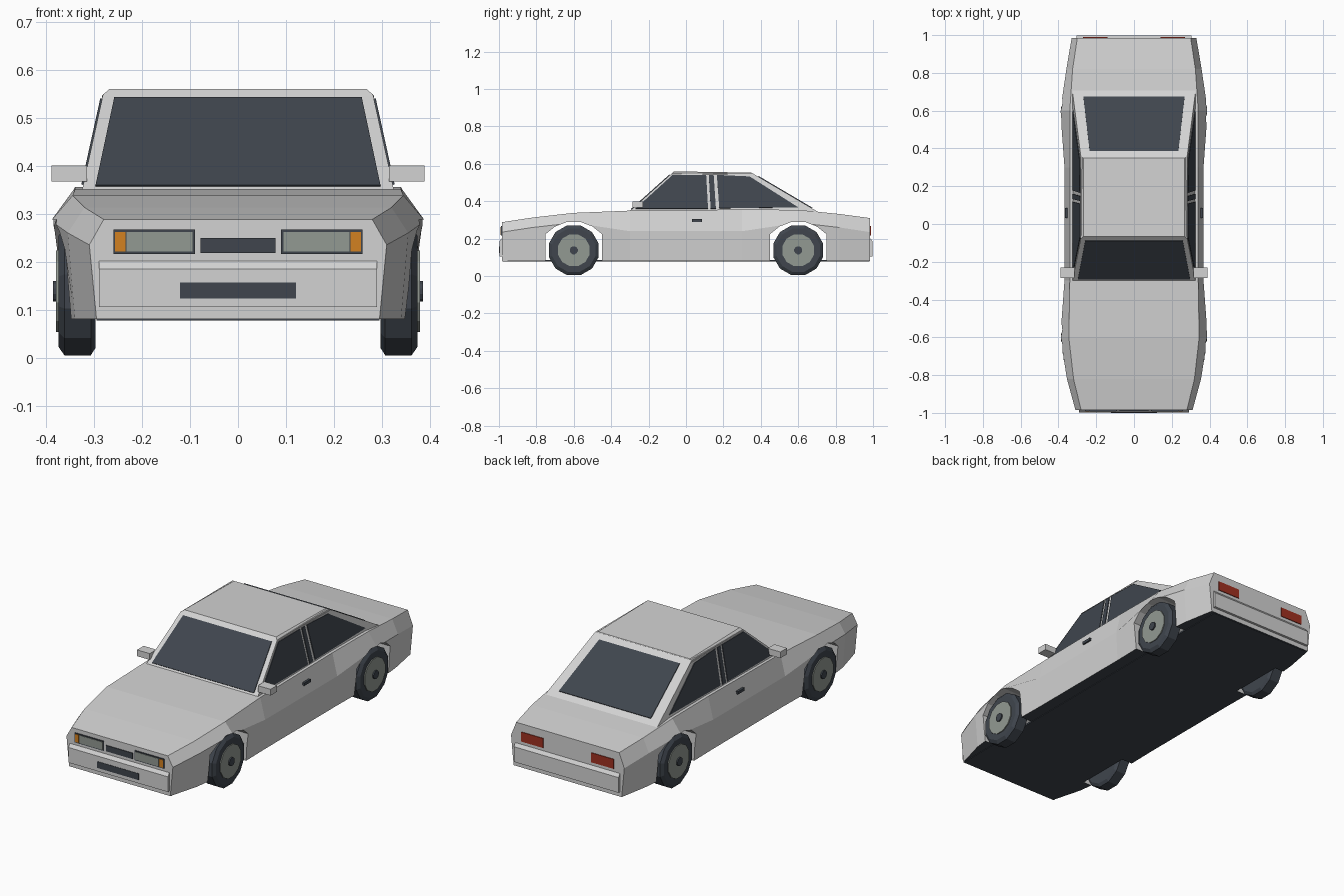
import bpy, bmesh, math
from mathutils import Vector

cube = bpy.data.objects.get("Cube")
if cube:
    bpy.data.objects.remove(cube, do_unlink=True)


def material(name, r, g, b):
    m = bpy.data.materials.new(name)
    m.use_nodes = True
    m.diffuse_color = (r, g, b, 1)
    bsdf = next(n for n in m.node_tree.nodes if n.type == 'BSDF_PRINCIPLED')
    bsdf.inputs["Base Color"].default_value = (r, g, b, 1)
    return m


PAINT = material("silver paint", 0.65, 0.65, 0.65)
DARK = material("dark grey", 0.05, 0.06, 0.075)
GREY = material("lens grey", 0.29, 0.32, 0.29)
AMBER = material("amber", 0.65, 0.22, 0.015)
RED = material("tail red", 0.35, 0.03, 0.015)


def finish(bm, name, *mats):
    bmesh.ops.recalc_face_normals(bm, faces=bm.faces)
    mesh = bpy.data.meshes.new(name)
    bm.to_mesh(mesh)
    bm.free()
    for m in mats:
        mesh.materials.append(m)
    ob = bpy.data.objects.new(name, mesh)
    bpy.context.scene.collection.objects.link(ob)
    return ob


def loft(name, rings, *mats):
    """Skin equal-length rings of points and cap both ends."""
    bm = bmesh.new()
    loops = [[bm.verts.new(p) for p in ring] for ring in rings]
    n = len(loops[0])
    for a, b in zip(loops, loops[1:]):
        for i in range(n):
            j = (i + 1) % n
            bm.faces.new((a[i], a[j], b[j], b[i]))
    bm.faces.new(loops[0])
    bm.faces.new(loops[-1])
    return finish(bm, name, *mats)


def box(name, x, y, z, mat):
    rings = [[(x[0], y[0], h), (x[1], y[0], h), (x[1], y[1], h), (x[0], y[1], h)] for h in z]
    return loft(name, rings, mat)


def plate(name, pts, out, mat, lift=0.004):
    """Thin panel through pts, raised along its normal towards out."""
    pts = [Vector(p) for p in pts]
    n = (pts[1] - pts[0]).cross(pts[2] - pts[0]).normalized()
    if n.dot(Vector(out)) < 0:
        n = -n
    return loft(name, [[p - n * 0.003 for p in pts], [p + n * lift for p in pts]], mat)


def end_plate(name, x, z, y, mat, lift=0.004):
    pts = [(x[0], y, z[0]), (x[1], y, z[0]), (x[1], y, z[1]), (x[0], y, z[1])]
    return plate(name, pts, (0, math.copysign(1, y), 0), mat, lift)


SIDES = (("left", 1), ("right", -1))
AXLES = (("front", -0.6), ("rear", 0.6))

# Lower body: y, top half width, top z, widest half width, its z, sill half width
stations = [
    (-0.985, 0.28, 0.288, 0.31, 0.235, 0.295),
    (-0.82, 0.32, 0.313, 0.355, 0.26, 0.34),
    (-0.6, 0.345, 0.338, 0.39, 0.285, 0.365),
    (-0.3, 0.34, 0.35, 0.368, 0.24, 0.36),
    (0.3, 0.34, 0.356, 0.368, 0.24, 0.36),
    (0.6, 0.34, 0.354, 0.39, 0.285, 0.365),
    (0.82, 0.325, 0.332, 0.358, 0.26, 0.345),
    (0.985, 0.3, 0.31, 0.33, 0.235, 0.315),
]
rings = []
for y, wt, zt, wm, zm, wb in stations:
    half = [(wb, 0.08), (wm, zm), (wt, zt)]
    rings.append([(x, y, z) for x, z in half] + [(-x, y, z) for x, z in reversed(half)])
body = loft("body", rings, PAINT, DARK)

# Wheel arches cut through the body
arch = [(0.15, -0.1), (0.15, 0.225), (0.1, 0.265), (0.04, 0.288)]
arch += [(-y, z) for y, z in reversed(arch)]
for end, ay in AXLES:
    cutter = loft("arch_cutter", [[(x, ay + y, z) for y, z in arch] for x in (-0.6, 0.6)], PAINT)
    cutter.hide_render = True
    mod = body.modifiers.new("arch", 'BOOLEAN')
    mod.object = cutter
    mod.operation = 'DIFFERENCE'
    mod.solver = 'EXACT'
    bpy.context.view_layer.objects.active = body
    bpy.ops.object.modifier_apply(modifier=mod.name)
    bpy.data.objects.remove(cutter, do_unlink=True)
for f in body.data.polygons:
    f.material_index = int(f.normal.z < -0.9 and f.center.z < 0.1)
box("floor", (-0.295, 0.295), (-0.98, 0.98), (0.077, 0.086), DARK)


# Cabin: side walls lean in evenly with height
def wall_x(z):
    return 0.325 - (z - 0.35) * 0.22


def cabin_ring(z, front, back):
    w = wall_x(z)
    return [(-w, front, z), (w, front, z), (w, back, z), (-w, back, z)]


loft("cabin", [cabin_ring(0.335, -0.315, 0.72), cabin_ring(0.55, -0.075, 0.355)], PAINT)
loft("roof", [[(-0.284, -0.08, 0.546), (0.284, -0.08, 0.546), (0.284, 0.365, 0.542), (-0.284, 0.365, 0.542)],
              [(-0.268, -0.065, 0.56), (0.268, -0.065, 0.56), (0.268, 0.35, 0.553), (-0.268, 0.35, 0.553)]], PAINT)


# Windscreen and rear window lie on the sloping cabin ends
def slope(z, low, high):
    return low + (high - low) * (z - 0.335) / 0.215


def end_window(name, low, high, z0, z1, w0, w1):
    y0, y1 = slope(z0, low, high), slope(z1, low, high)
    plate(name, [(-w0, y0, z0), (w0, y0, z0), (w1, y1, z1), (-w1, y1, z1)],
          (0, low, 1), DARK)


end_window("windscreen", -0.315, -0.075, 0.357, 0.54, 0.297, 0.258)
end_window("rear_window", 0.72, 0.355, 0.362, 0.532, 0.268, 0.235)

# Side windows and door pillar strips
panes = {
    "front_side_window": [(-0.27, 0.36), (0.118, 0.36), (0.108, 0.54), (-0.072, 0.54)],
    "pillar_strip": [(0.132, 0.36), (0.16, 0.36), (0.148, 0.54), (0.122, 0.54)],
    "rear_side_window": [(0.178, 0.362), (0.6, 0.367), (0.34, 0.532), (0.165, 0.54)],
}
for side, s in SIDES:
    for name, pts in panes.items():
        plate(f"{side}_{name}", [(s * wall_x(z), y, z) for y, z in pts], (s, 0, 0), DARK)
    # Mirrors and door handles
    box(f"{side}_mirror", sorted((s * 0.315, s * 0.389)), (-0.285, -0.23), (0.367, 0.4), PAINT)
    box(f"{side}_door_handle", sorted((s * 0.335, s * 0.364)), (0.032, 0.086), (0.29, 0.305), DARK)


# Wheels
def disc_ring(x, y, r, n=12):
    return [(x, y + r * math.cos(2 * math.pi * (i + 0.5) / n),
             0.138 + r * math.sin(2 * math.pi * (i + 0.5) / n)) for i in range(n)]


for end, ay in AXLES:
    for side, s in SIDES:
        tyre = [(0.297, 0.122), (0.307, 0.138), (0.362, 0.138), (0.374, 0.12)]
        loft(f"{end}_{side}_tyre", [disc_ring(s * x, ay, r) for x, r in tyre], DARK)
        loft(f"{end}_{side}_rim", [disc_ring(s * x, ay, 0.088) for x in (0.365, 0.379)], GREY)
        loft(f"{end}_{side}_hub", [disc_ring(s * x, ay, 0.022) for x in (0.37, 0.386)], DARK)

# Bumpers with a chamfered upper edge
for end, s, w in (("front", -1, 0.29), ("rear", 1, 0.305)):
    loft(f"{end}_bumper", [[(x, s * y, z) for y, z in
                            ((0.97, 0.105), (0.998, 0.105), (0.998, 0.185), (0.984, 0.203), (0.97, 0.203))]
                           for x in (-w, w)], PAINT)

# Front and rear lights, grille and number plate panel
for side, s in SIDES:
    def span(a, b):
        return sorted((s * a, s * b))
    end_plate(f"{side}_headlight_frame", span(0.09, 0.26), (0.216, 0.267), -0.985, DARK)
    end_plate(f"{side}_headlight", span(0.095, 0.232), (0.221, 0.262), -0.985, GREY, 0.0065)
    end_plate(f"{side}_indicator", span(0.235, 0.256), (0.221, 0.262), -0.985, AMBER, 0.0065)
    end_plate(f"{side}_tail_light", span(0.14, 0.27), (0.218, 0.268), 0.985, RED)
end_plate("grille", (-0.078, 0.078), (0.218, 0.249), -0.985, DARK)
end_plate("number_plate_panel", (-0.121, 0.121), (0.123, 0.157), -0.998, DARK, 0.002)
